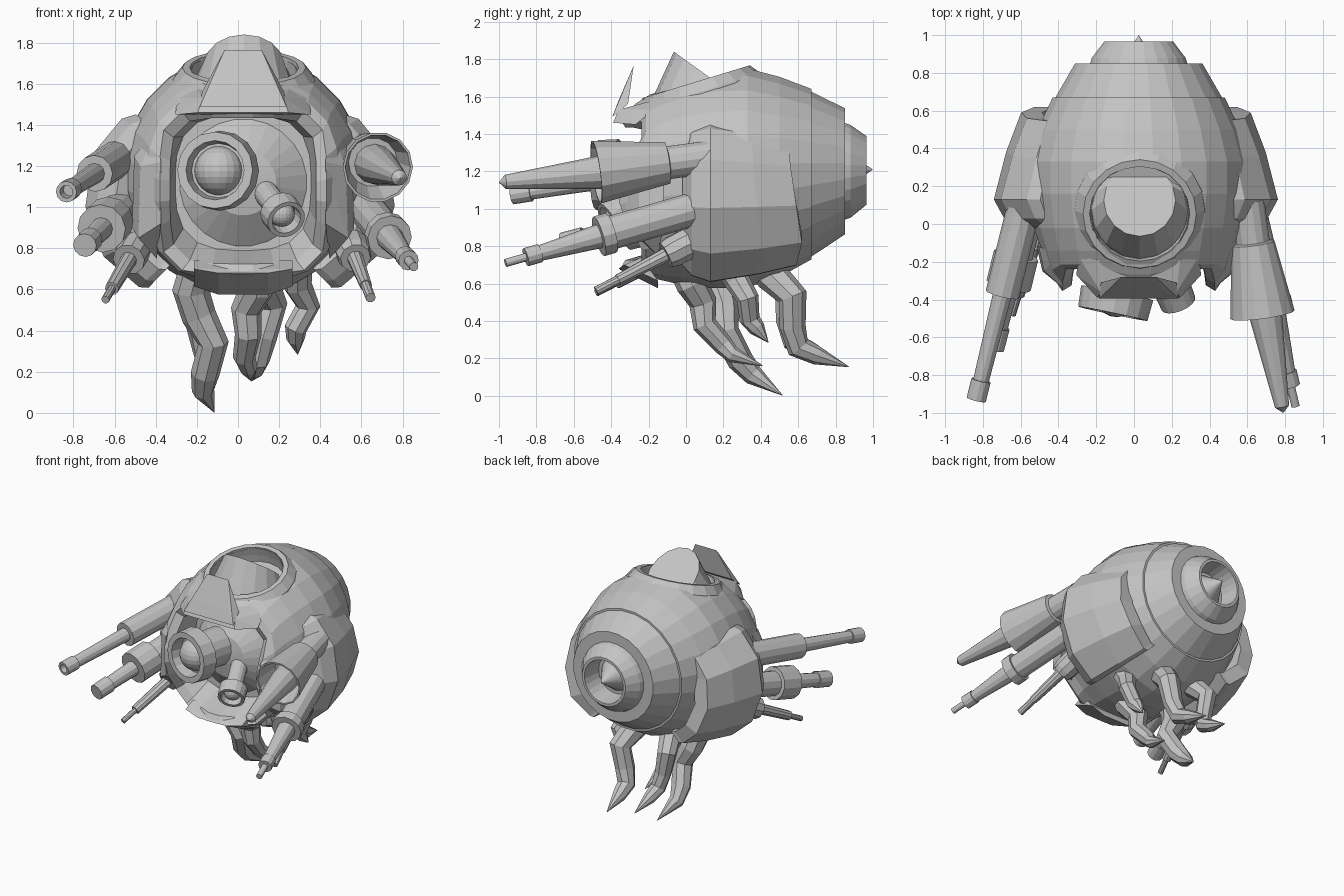
import bpy, bmesh, math
from mathutils import Vector, Matrix

if "Cube" in bpy.data.objects:
    bpy.data.objects.remove(bpy.data.objects["Cube"])

CX = 0.025                                   # body axis offset
metal = bpy.data.materials.new("grey metal")
metal.diffuse_color = (0.55, 0.55, 0.55, 1)
metal.use_nodes = True
metal.node_tree.nodes["Principled BSDF"].inputs["Base Color"].default_value = metal.diffuse_color


def finish(name, bm):
    bmesh.ops.remove_doubles(bm, verts=bm.verts, dist=1e-5)
    bmesh.ops.recalc_face_normals(bm, faces=bm.faces)
    me = bpy.data.meshes.new(name)
    bm.to_mesh(me)
    bm.free()
    me.materials.append(metal)
    ob = bpy.data.objects.new(name, me)
    bpy.context.collection.objects.link(ob)
    return ob


def loft(name, rings, closed=False):
    """Skin a list of equal-length point rings; ends are capped."""
    bm = bmesh.new()
    vs = [[bm.verts.new(p) for p in r] for r in rings]
    n = len(vs[0])
    pairs = list(zip(vs, vs[1:])) + ([(vs[-1], vs[0])] if closed else [])
    for a, b in pairs:
        for i in range(n):
            j = (i + 1) % n
            bm.faces.new((a[i], a[j], b[j], b[i]))
    if not closed:
        for r in (vs[0], vs[-1]):
            if (r[0].co - r[n // 2].co).length > 1e-3:
                bm.faces.new(r)
    bmesh.ops.dissolve_degenerate(bm, dist=1e-5, edges=bm.edges)
    return finish(name, bm)


def circle(c, u, v, r, n):
    return [c + u * (r * math.cos(2 * math.pi * i / n)) + v * (r * math.sin(2 * math.pi * i / n))
            for i in range(n)]


def tube(name, p0, p1, prof, n=12, closed=False):
    """Lathe along p0-p1; prof = (fraction of length, radius)."""
    p0, p1 = Vector(p0), Vector(p1)
    d = (p1 - p0).normalized()
    u = d.cross(Vector((0, 0, 1)) if abs(d.z) < 0.9 else Vector((1, 0, 0))).normalized()
    v = d.cross(u)
    return loft(name, [circle(p0.lerp(p1, t), u, v, r, n) for t, r in prof], closed)


def sweep(name, pts, radii, n=8):
    pts = [Vector(p) for p in pts]
    rings = []
    for i, p in enumerate(pts):
        d = (pts[min(i + 1, len(pts) - 1)] - pts[max(i - 1, 0)]).normalized()
        v = d.cross(Vector((1, 0, 0))).normalized()
        rings.append(circle(p, v.cross(d), v, radii[i], n))
    return loft(name, rings)


def hull(name, half, sides=(1, -1)):
    """Convex plate from points mirrored across the body axis."""
    bm = bmesh.new()
    for s in sides:
        for x, y, z in half:
            bm.verts.new((CX + s * x, y, z))
    res = bmesh.ops.convex_hull(bm, input=bm.verts)
    bmesh.ops.delete(bm, geom=list({g for g in res["geom_interior"] if isinstance(g, bmesh.types.BMVert)}),
                     context='VERTS')
    return finish(name, bm)


# Body: y, radius, centre z, squareness, backward sweep of corners
def body_ring(y, r, zc, n=2, c=0, seg=24):
    out = []
    for i in range(seg):
        a = 2 * math.pi * (i + 0.5) / seg
        k = (abs(math.cos(a)) ** n + abs(math.sin(a)) ** n) ** (-1 / n)
        out.append(Vector((CX + r * k * math.cos(a), y + c * (k - 1), zc + r * k * math.sin(a))))
    return out


body = loft("body_shell", [body_ring(*p) for p in [
    (-.22, .0001, 1.12), (-.19, .16, 1.12), (-.08, .31, 1.12),            # face bulge
    (-.08, .33, 1.12, 3), (-.33, .355, 1.08, 5, .6),                      # recess walls
    (-.36, .405, 1.08, 5, .6), (-.27, .465, 1.10, 3, .5),                 # square rim
    (-.15, .51, 1.13, 2.3, .2), (-.02, .562, 1.15), (.16, .59, 1.16), (.33, .59, 1.165),
    (.5, .54, 1.17), (.67, .46, 1.185), (.67, .445, 1.185), (.85, .34, 1.2),  # stepped tail
    (.85, .26, 1.2), (.88, .25, 1.2), (.965, .185, 1.205), (.965, .165, 1.205),
    (.82, .145, 1.205), (.82, .12, 1.205), (1.0, .0001, 1.21)]])

# Neck socket cut into the top
tilt = Matrix.Rotation(math.radians(17), 3, 'X')
up = tilt @ Vector((0, 0, 1))
nc = Vector((.03, .06, 1.66))
cutter = tube("socket_cutter", nc - up * .10, nc + up * .4, [(0, .26), (1, .26)], 20)
cutter.hide_render = True
mod = body.modifiers.new("socket", 'BOOLEAN')
mod.object = cutter
mod.operation = 'DIFFERENCE'
bpy.context.view_layer.objects.active = body
bpy.ops.object.modifier_apply(modifier="socket")
bpy.data.objects.remove(cutter)

tube("socket_collar", nc - up * .11, nc + up * .02,
     [(0, .35), (.55, .345), (1, .30), (1, .265), (0, .255)], 20, closed=True)

# Neck: frustum with a slanted top
X, Y = Vector((1, 0, 0)), Vector((0, 1, 0))
top = circle(Vector((.03, .125, 0)), X, Y, .19, 16)
for p in top:
    p.z = 1.84 - .72 * (p.y + .065)
loft("neck", [circle(Vector((.03, .07, 1.54)), X, Y, .265, 16),
              circle(Vector((.03, .075, 1.60)), X, Y, .25, 16), top])

# Brow plate and upright fin
hull("brow_plate", [(.33, -.27, 1.45), (.32, -.17, 1.53), (.22, -.39, 1.46), (.2, -.36, 1.53), (.22, -.19, 1.575)])
hull("brow_fin", [(.21, -.395, 1.49), (.2, -.31, 1.56), (.09, -.28, 1.765), (.14, -.36, 1.58)])

# Cheek and jaw plates
for s, side in ((1, "right"), (-1, "left")):
    hull("cheek_plate_" + side, [(.40, -.34, .92), (.40, -.34, 1.22), (.51, -.25, .85), (.50, -.25, 1.2),
                                 (.54, -.12, .9), (.53, -.12, 1.25), (.42, -.15, .75), (.42, -.15, 1.38)], (s,))
hull("jaw_plate", [(.24, -.33, .70), (.12, -.36, .68), (.12, -.15, .575), (.24, -.15, .615), (.24, -.24, .74)])

# Eyes
def eye(name, p0, p1, neck, r, ball):
    tube(name + "_housing", p0, p1, [(0, neck), (.72, neck), (.72, r), (1, r * .96), (1, r * .74), (.8, r * .68)], 16)
    bm = bmesh.new()
    bmesh.ops.create_uvsphere(bm, u_segments=20, v_segments=12, radius=r * .62,
                              matrix=Matrix.Translation(Vector(p0).lerp(Vector(p1), ball)))
    finish(name + "_lens", bm)


eye("large_eye", (-.03, -.08, 1.17), (-.112, -.475, 1.18), .14, .195, .74)
eye("small_eye", (.12, -.14, 1.09), (.235, -.42, .94), .06, .10, .82)

# Side pods: curved shells around the body
for s, side in ((1, "right"), (-1, "left")):
    rings = []
    for deg, k, dy in ((-46, .85, 0), (-43, .89, .0), (-25, .97, .02), (-5, 1, 0), (15, .98, -.02), (32, .90, -.03), (37, .84, -.05)):
        a = math.radians(deg)
        sect = [(.5, .02), (.61, -.02), (.70, .03), (.755, .13), (.69, .38 + dy), (.61, .59 + dy * 1.5), (.5, .59 + dy * 1.5)]
        rings.append([Vector((CX * .4 + s * r * k * math.cos(a), y, 1.07 + r * k * math.sin(a))) for r, y in sect])
    loft("side_pod_" + side, rings)

# Right guns
tube("right_upper_flare", (.60, .12, 1.275), (.68, -.48, 1.195),
     [(0, .09), (.36, .09), (.37, .115), (.65, .14), (1, .172), (1, .16), (.7, .12)], 14)
tube("right_upper_spike", (.655, -.25, 1.215), (.79, -1.0, 1.14), [(0, .1), (.25, .092), (.955, .038), (1, .0001)], 12)
tube("right_middle_gun", (.60, .12, 1.02), (.855, -.965, .71),
     [(0, .09), (.13, .09), (.48, .09), (.48, .11), (.54, .11), (.54, .065), (.83, .042),
      (.83, .05), (.9, .05), (.9, .022), (1, .022)], 12)
tube("right_lower_gun", (.53, .1, .86), (.645, -.48, .56),
     [(0, .085), (.3, .085), (.36, .075), (.36, .04), (.8, .03), (.8, .025), (1, .025)], 10)

# Left guns
tube("left_upper_gun", (-.58, .1, 1.24), (-.835, -.93, 1.075),
     [(0, .09), (.46, .09), (.46, .05), (.9, .042), (.9, .052), (1, .052), (1, .032), (.94, .03)], 12)
tube("left_middle_gun", (-.56, .1, 1.0), (-.745, -.66, .815),
     [(0, .09), (.35, .09), (.35, .12), (.56, .12), (.56, .055), (.85, .05), (.85, .06), (1, .058)], 12)
tube("left_lower_gun", (-.47, .1, .85), (-.645, -.48, .55),
     [(0, .08), (.35, .08), (.35, .04), (.82, .034), (.82, .02), (1, .02)], 10)

# Clawed legs
sweep("long_leg", [(-.20, .1, .72), (-.23, .16, .6), (-.19, .2, .47), (-.12, .21, .34), (-.16, .29, .19), (-.17, .36, .11), (-.115, .515, .003)],
      [.08, .09, .085, .075, .07, .055, .002])
sweep("front_leg", [(.08, -.02, .7), (.09, .03, .6), (.04, .09, .5), (.05, .1, .38), (.03, .2, .27), (.05, .25, .22), (.06, .41, .16)],
      [.08, .085, .075, .065, .055, .045, .002])
sweep("short_leg", [(.29, .2, .72), (.29, .27, .62), (.34, .33, .52), (.28, .34, .41), (.28, .38, .36), (.29, .44, .285)],
      [.07, .07, .06, .055, .045, .002])
rear_path = [(.10, .38, .75), (.11, .46, .64), (.16, .57, .53), (.12, .57, .37), (.09, .6, .26), (.08, .7, .215), (.065, .87, .155)]
sweep("rear_leg_right", rear_path, [.09, .09, .08, .07, .065, .05, .002])
sweep("rear_leg_left", [(-.09 - x * .8, y * .95, z + .03) for x, y, z in rear_path],
      [.08, .08, .07, .06, .055, .045, .002])
